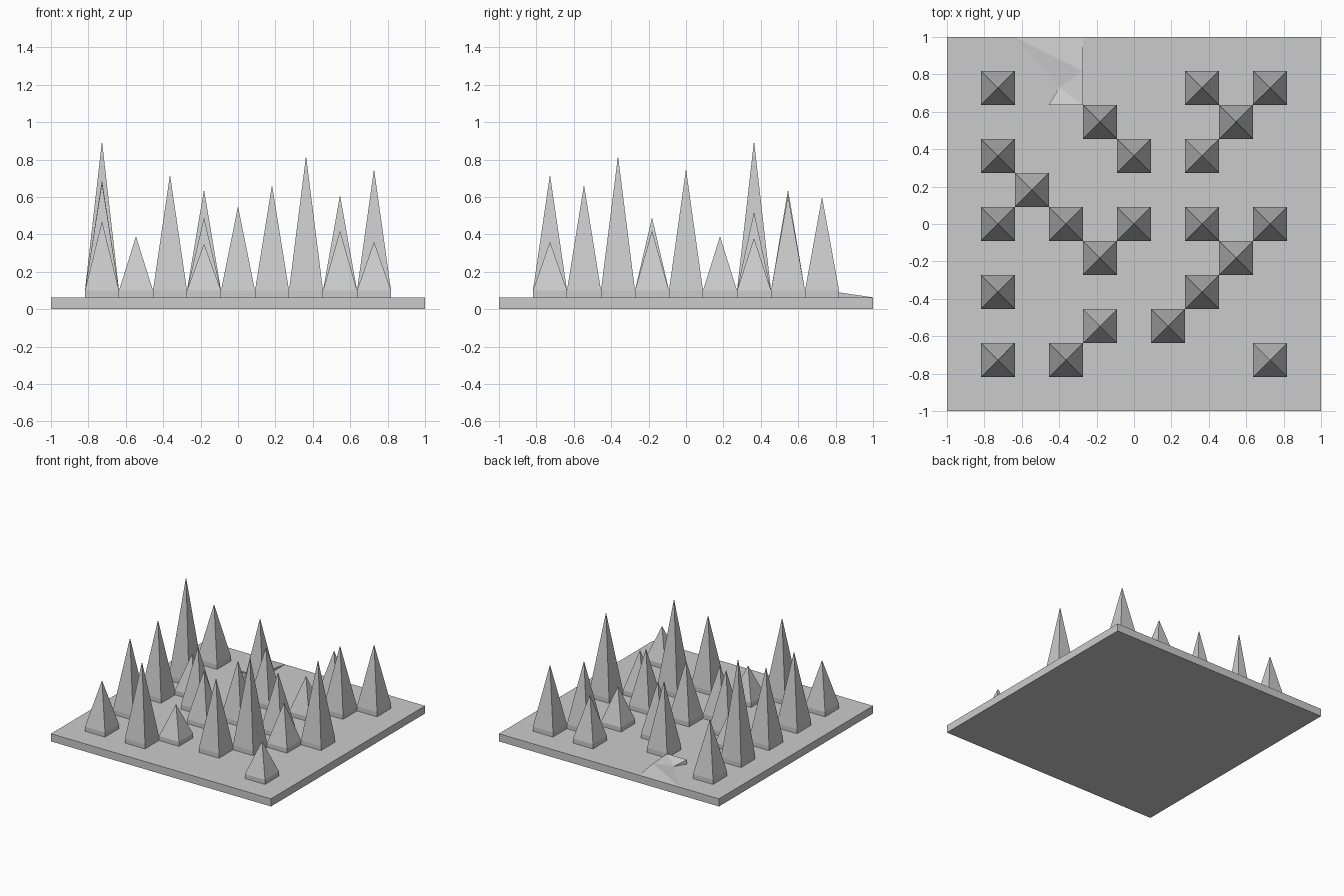
import bpy, bmesh

if "Cube" in bpy.data.objects:
    bpy.data.objects.remove(bpy.data.objects["Cube"])

CELL = 2 / 11      # spacing of the spike grid
TOP = 0.063        # plate thickness
COLLAR = 0.10      # height where the spikes start to taper

def make_object(name, bm):
    bmesh.ops.recalc_face_normals(bm, faces=bm.faces)
    mesh = bpy.data.meshes.new(name)
    bm.to_mesh(mesh)
    bm.free()
    obj = bpy.data.objects.new(name, mesh)
    bpy.context.collection.objects.link(obj)
    return obj

# Square base plate
bpy.ops.mesh.primitive_cube_add(size=1, location=(0, 0, TOP / 2))
plate = bpy.context.object
plate.name = "base_plate"
plate.scale = (2, 2, TOP)

# Spike: short square collar topped by a tall pyramid
def spike(i, j, height):
    bm = bmesh.new()
    x, y, h = i * CELL, j * CELL, CELL / 2
    corners = [(-h, -h), (h, -h), (h, h), (-h, h)]
    low = [bm.verts.new((x + a, y + b, TOP)) for a, b in corners]
    mid = [bm.verts.new((x + a, y + b, COLLAR)) for a, b in corners]
    tip = bm.verts.new((x, y, height))
    for k in range(4):
        n = (k + 1) % 4
        bm.faces.new((low[k], low[n], mid[n], mid[k]))
        bm.faces.new((mid[k], mid[n], tip))
    make_object(f"spike_{i + 5}_{j + 5}", bm)

# Rows of spikes: grid row -> {grid column: tip height}
rows = {
    4: {-4: 0.54, 2: 0.45, 4: 0.60},
    3: {-1: 0.64, 3: 0.61},
    2: {-4: 0.90, 0: 0.52, 2: 0.38},
    1: {-3: 0.39},
    0: {-4: 0.69, -2: 0.57, 0: 0.55, 2: 0.55, 4: 0.75},
    -1: {-1: 0.49, 3: 0.42},
    -2: {-4: 0.68, 2: 0.82},
    -3: {-1: 0.35, 1: 0.665},
    -4: {-4: 0.47, -2: 0.72, 4: 0.36},
}
for j, row in rows.items():
    for i, height in row.items():
        spike(i, j, height)

# Collapsed spike: low creased patch near the back edge
bm = bmesh.new()
c, a, b, d, e, f, a0, b0, g = [bm.verts.new(p) for p in (
    (-0.40, 0.73, 0.066), (-0.455, 0.637, 0.10), (-0.273, 0.637, 0.10),
    (-0.273, 0.818, 0.09), (-0.273, 1, TOP), (-0.64, 1, TOP),
    (-0.455, 0.637, TOP), (-0.273, 0.637, TOP), (-0.273, 0.818, TOP))]
for face in ((c, a, b), (c, b, d), (c, d, f), (d, e, f), (a0, b0, b, a),
             (b0, g, d, b), (g, e, d), (a0, a, c)):
    bm.faces.new(face)
make_object("collapsed_spike", bm)
